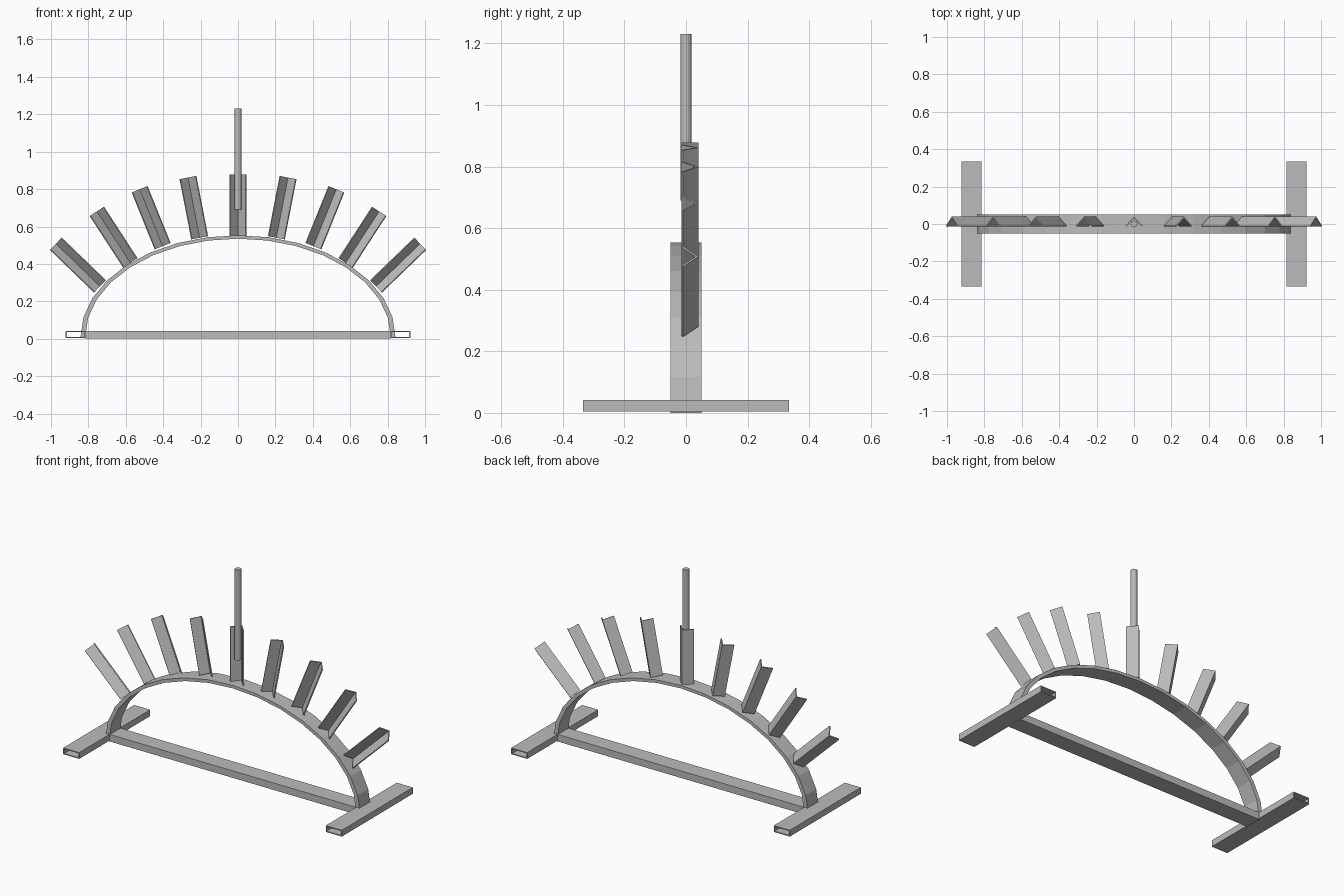
import bpy, bmesh, math
from mathutils import Matrix, Vector

if "Cube" in bpy.data.objects:
    bpy.data.objects.remove(bpy.data.objects["Cube"])

steel = bpy.data.materials.new("steel grey")
steel.diffuse_color = (0.5, 0.5, 0.5, 1)
steel.use_nodes = True
steel.node_tree.nodes["Principled BSDF"].inputs["Base Color"].default_value = steel.diffuse_color


def finish(bm, name):
    bmesh.ops.recalc_face_normals(bm, faces=bm.faces)
    me = bpy.data.meshes.new(name)
    bm.to_mesh(me)
    bm.free()
    me.materials.append(steel)
    ob = bpy.data.objects.new(name, me)
    bpy.context.collection.objects.link(ob)
    return ob


def sweep(name, rings, cap=True):
    """Skin a list of equal closed rings of points."""
    bm = bmesh.new()
    vs = [[bm.verts.new(p) for p in r] for r in rings]
    n = len(vs[0])
    for a, b in zip(vs, vs[1:]):
        for i in range(n):
            j = (i + 1) % n
            bm.faces.new((a[i], a[j], b[j], b[i]))
    if cap:
        bm.faces.new(vs[0])
        bm.faces.new(vs[-1])
    return finish(bm, name)


def rect(x0, x1, z0, z1, y):
    return [(x0, y, z0), (x1, y, z0), (x1, y, z1), (x0, y, z1)]


# Feet: flat rectangular tubes, open at both ends
for side, s in (("left", -1), ("right", 1)):
    c, t = s * 0.868, 0.006
    outer = [rect(c - 0.053, c + 0.053, 0.004, 0.042, y) for y in (-0.335, 0.335)]
    inner = [rect(c - 0.053 + t, c + 0.053 - t, 0.004 + t, 0.042 - t, y) for y in (0.335, -0.335)]
    sweep("foot_" + side, [outer[0], outer[1], inner[0], inner[1], outer[0]], cap=False)

# Base bar between the feet
sweep("base_bar", [rect(-0.818, 0.818, 0, 0.042, y) for y in (-0.05, 0.05)])

# Flat strip bent into a half ellipse
rings = []
for i in range(17):
    a = math.pi * i / 16
    co, si = math.cos(a), math.sin(a)
    o, n = (0.842 * co, 0.01 + 0.543 * si), (0.817 * co, 0.01 + 0.525 * si)
    rings.append([(o[0], -0.05, o[1]), (o[0], 0.05, o[1]),
                  (n[0], 0.05, n[1]), (n[0], -0.05, n[1])])
sweep("arch", rings)

# Angle-iron holders fanned over the arch: base x, base z, lean in degrees
chevron = [(0, 0.040), (0.046, -0.010), (0.041, -0.014),
           (0, 0.031), (-0.041, -0.014), (-0.046, -0.010)]
fan = [(0, 0.55, 0), (0.205, 0.54, 11), (0.403, 0.495, 22), (0.576, 0.406, 33), (0.738, 0.28, 46)]
for k, (bx, bz, lean) in enumerate(fan):
    for s in ((1,) if k == 0 else (-1, 1)):
        m = Matrix.Translation((s * bx, 0, bz)) @ Matrix.Rotation(math.radians(s * lean), 4, 'Y')
        sweep(f"holder_{k}_{'left' if s < 0 else 'right'}",
              [[m @ Vector((x, y, h)) for x, y in chevron] for h in (0, 0.328)])

# Upright round post resting in the middle holder
bm = bmesh.new()
bmesh.ops.create_cone(bm, cap_ends=True, segments=16, radius1=0.018, radius2=0.018, depth=0.54,
                      matrix=Matrix.Translation((0, 0, 0.96)))
finish(bm, "post")
